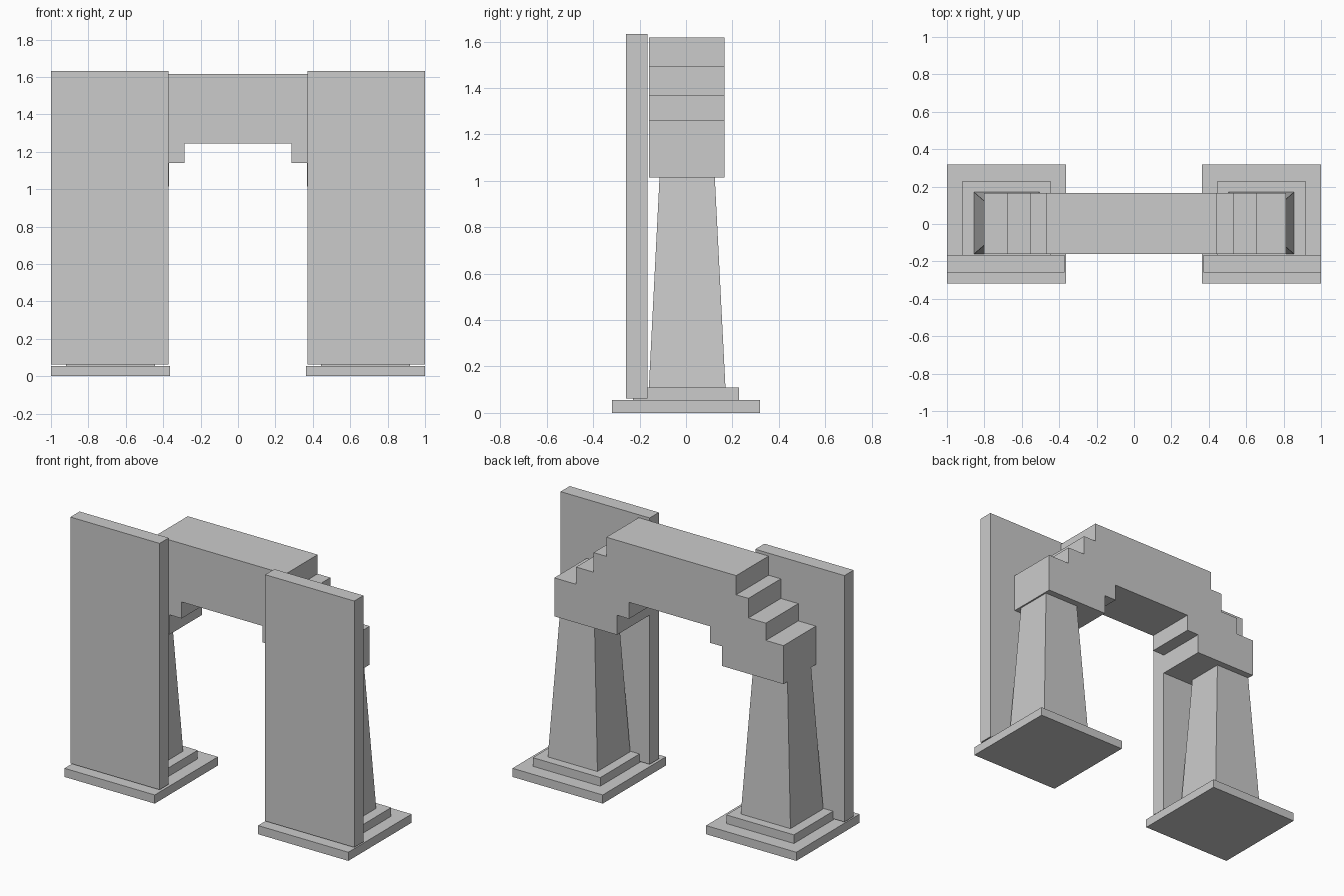
import bpy, bmesh

if "Cube" in bpy.data.objects:
    bpy.data.objects.remove(bpy.data.objects["Cube"])


def make_object(name, bm):
    bmesh.ops.recalc_face_normals(bm, faces=bm.faces)
    mesh = bpy.data.meshes.new(name)
    bm.to_mesh(mesh)
    bm.free()
    obj = bpy.data.objects.new(name, mesh)
    bpy.context.collection.objects.link(obj)
    return obj


def frustum(name, cx, cy, z0, z1, bottom, top=None):
    """Box or tapered box; bottom and top are half sizes in x and y."""
    bm = bmesh.new()
    bmesh.ops.create_cube(bm, size=2)
    for v in bm.verts:
        hx, hy = (top or bottom) if v.co.z > 0 else bottom
        v.co = (cx + v.co.x * hx, cy + v.co.y * hy, z1 if v.co.z > 0 else z0)
    return make_object(name, bm)


def extrude_profile(name, points, y0, y1):
    bm = bmesh.new()
    face = bm.faces.new([bm.verts.new((x, y0, z)) for x, z in points])
    moved = bmesh.ops.extrude_face_region(bm, geom=[face], use_keep_orig=True)
    verts = [g for g in moved["geom"] if isinstance(g, bmesh.types.BMVert)]
    bmesh.ops.translate(bm, verts=verts, vec=(0, y1 - y0, 0))
    return make_object(name, bm)


for side, s in (("left", -1), ("right", 1)):
    # Two-step plinth
    frustum(f"{side}_base_slab", s * 0.682, 0, 0, 0.055, (0.318, 0.318))
    frustum(f"{side}_base_step", s * 0.682, 0, 0.055, 0.11, (0.238, 0.228))
    # Tapered pillar
    frustum(f"{side}_pillar", s * 0.68, 0.005, 0.11, 1.015, (0.175, 0.165), (0.122, 0.119))
    # Tall flat door panel in front
    frustum(f"{side}_panel", s * 0.686, -0.212, 0.063, 1.632, (0.314, 0.046))

# Stepped lintel with corbels over the pillars
lintel = [
    (-0.803, 1.015), (-0.37, 1.015), (-0.37, 1.14), (-0.285, 1.14), (-0.285, 1.245),
    (0.285, 1.245), (0.285, 1.14), (0.37, 1.14), (0.37, 1.015), (0.812, 1.015),
    (0.812, 1.26), (0.658, 1.26), (0.658, 1.37), (0.535, 1.37), (0.535, 1.495),
    (0.445, 1.495), (0.445, 1.617), (-0.47, 1.617), (-0.47, 1.495), (-0.556, 1.495),
    (-0.556, 1.37), (-0.679, 1.37), (-0.679, 1.26), (-0.803, 1.26),
]
extrude_profile("stepped_lintel", lintel, -0.16, 0.166)
